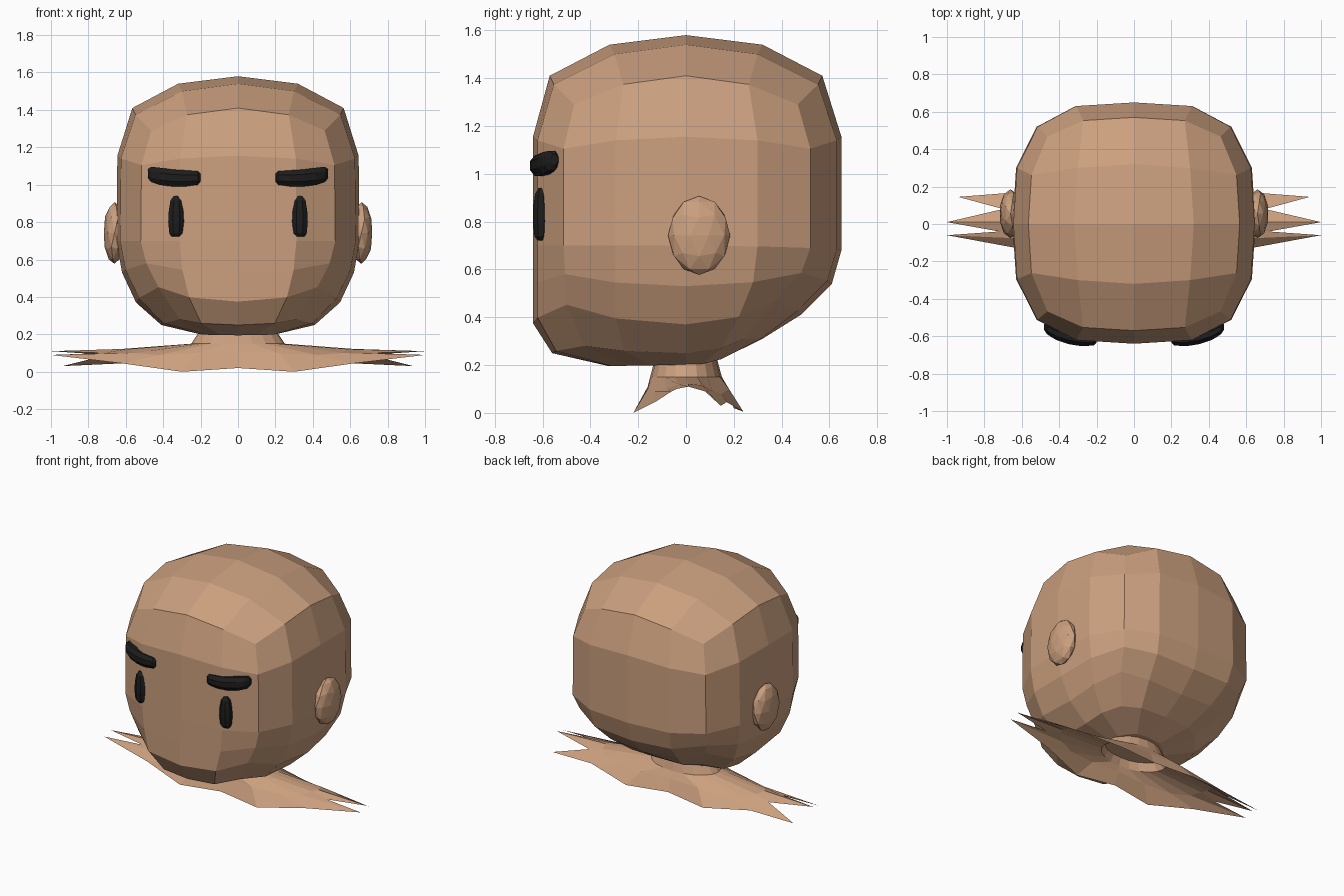
import bpy, bmesh, math
from mathutils import Vector

if "Cube" in bpy.data.objects:
    bpy.data.objects.remove(bpy.data.objects["Cube"])


def material(name, rgb):
    m = bpy.data.materials.new(name)
    m.diffuse_color = (*rgb, 1)
    m.use_nodes = True
    m.node_tree.nodes["Principled BSDF"].inputs["Base Color"].default_value = m.diffuse_color
    return m


SKIN = material("skin", (0.60, 0.35, 0.21))
BLACK = material("black", (0.012, 0.012, 0.012))


def finish(name, bm, mat):
    bmesh.ops.recalc_face_normals(bm, faces=bm.faces[:])
    me = bpy.data.meshes.new(name)
    bm.to_mesh(me)
    bm.free()
    me.materials.append(mat)
    ob = bpy.data.objects.new(name, me)
    bpy.context.collection.objects.link(ob)
    return ob


def mirrored(half):
    """Closed ring from a front-to-back half outline on the +x side."""
    return half + [(-x, y, z) for x, y, z in reversed(half[1:-1])]


def loft(bm, rings):
    vs = [[bm.verts.new(p) for p in r] for r in rings]
    for a, b in zip(vs, vs[1:]):
        n = len(a)
        for i in range(n):
            j = (i + 1) % n
            bm.faces.new((a[i], a[j], b[j], b[i]))
    return vs


# Head: stacked rounded-square rings, 16 sides
def head_ring(xr, yf, yb, zs, zf, zb, c, dz):
    pat = [(0, -1, 0), (.48, -.97, .3), (c, -c, 1), (.97, -.46, .3), (1, 0, 0),
           (.97, .46, .3), (c, c, 1), (.48, .97, .3), (0, 1, 0)]
    half = []
    for a, b, k in pat:
        y = b * (yb if b > 0 else -yf)
        t = b * b / (a * a + b * b)
        z = zs + (((zb if b > 0 else zf) - zs) * t) + k * dz
        half.append((a * xr, y, z))
    return mirrored(half)


bm = bmesh.new()
rings = loft(bm, [head_ring(*r) for r in [
    (.565, -.57, .57, 1.41, 1.41, 1.41, .82, -.12),
    (.645, -.64, .65, 1.155, 1.155, 1.155, .80, -.05),
    (.65, -.64, .65, .70, .70, .68, .80, 0),
    (.62, -.64, .61, .53, .53, .54, .79, .05),
    (.545, -.64, .48, .37, .375, .41, .78, .08),
    (.41, -.56, .32, .25, .25, .31, .76, .03),
    (.20, -.32, .15, .20, .195, .23, .75, 0)]])
bm.faces.new(rings[-1])

# Crown: 4 x 4 grid closing the top ring
border = [(2, 0), (3, 0), (4, 0), (4, 1), (4, 2), (4, 3), (4, 4), (3, 4),
          (2, 4), (1, 4), (0, 4), (0, 3), (0, 2), (0, 1), (0, 0), (1, 0)]
grid = dict(zip(border, rings[0]))
for i in (1, 2, 3):
    for j in (1, 2, 3):
        d = abs(i - 2) + abs(j - 2)
        s = (.32, .32, .30)[d]
        grid[i, j] = bm.verts.new(((i - 2) * s, (j - 2) * s, (1.58, 1.54, 1.50)[d]))
for i in range(4):
    for j in range(4):
        bm.faces.new((grid[i, j], grid[i + 1, j], grid[i + 1, j + 1], grid[i, j + 1]))
finish("head", bm, SKIN)

# Neck and ragged shoulder collar: open shell, ends torn into three points a side
def oval(rx, ry, z):
    return mirrored([(rx * math.cos(math.radians(18 * i - 90)),
                      ry * math.sin(math.radians(18 * i - 90)), z) for i in range(11)])


middle = [(0, -.16, .11), (.22, -.16, .10), (.42, -.13, .09), (.55, -.08, .10),
          (.60, -.03, .12), (.62, .01, .122), (.60, .07, .115), (.55, .11, .09),
          (.42, .15, .08), (.22, .18, .10), (0, .17, .10)]
hem = [(0, -.19, .02), (.30, -.22, 0), (.62, -.13, .045), (1.0, -.06, .09),
       (.72, -.04, .10), (1.0, .01, .11), (.70, .08, .09), (.94, .145, .03),
       (.62, .17, .045), (.30, .24, .005), (0, .20, .02)]
bm = bmesh.new()
loft(bm, [oval(.20, .13, .225), oval(.25, .15, .15), mirrored(middle), mirrored(hem)])
finish("neck_and_shoulders", bm, SKIN)


# Ears, eyes and brows, one per side
def blob(name, centre, radii, mat):
    bm = bmesh.new()
    bmesh.ops.create_icosphere(bm, subdivisions=2, radius=1)
    for v in bm.verts:
        v.co = Vector(c + r * k for c, r, k in zip(centre, radii, v.co))
    finish(name, bm, mat)


def tube(name, stations, mat, along):
    """Eight-sided rod through (x, y, z, r1, r2) stations, flat rings."""
    bm = bmesh.new()
    out = []
    for x, y, z, ry, rw in stations:
        ring = []
        for i in range(8):
            a = math.tau * (i + .5) / 8
            dy, dw = ry * math.cos(a) * 1.06, rw * math.sin(a) * 1.06
            ring.append((x, y + dy, z + dw) if along == "x" else (x + dw, y + dy, z))
        out.append(ring)
    vs = loft(bm, out)
    bm.faces.new(vs[0])
    bm.faces.new(vs[-1])
    finish(name, bm, mat)


for side, s in (("right", 1), ("left", -1)):
    blob(side + "_ear", (s * .66, .055, .742), (.06, .13, .165), SKIN)
    tube(side + "_eye", [(s * .33, -.607, z, ry, rw) for z, ry, rw in [
        (.722, .015, .025), (.74, .028, .038), (.80, .033, .044),
        (.86, .032, .041), (.915, .025, .032), (.94, .010, .014)]], BLACK, "z")
    tube(side + "_brow", [(s * x, y, z, ry, rw) for x, y, z, ry, rw in [
        (.20, -.622, 1.038, .012, .020), (.215, -.622, 1.036, .028, .037),
        (.28, -.618, 1.034, .036, .044), (.35, -.606, 1.036, .037, .046),
        (.42, -.583, 1.045, .036, .047), (.465, -.560, 1.055, .030, .042),
        (.482, -.550, 1.060, .014, .022)]], BLACK, "x")
